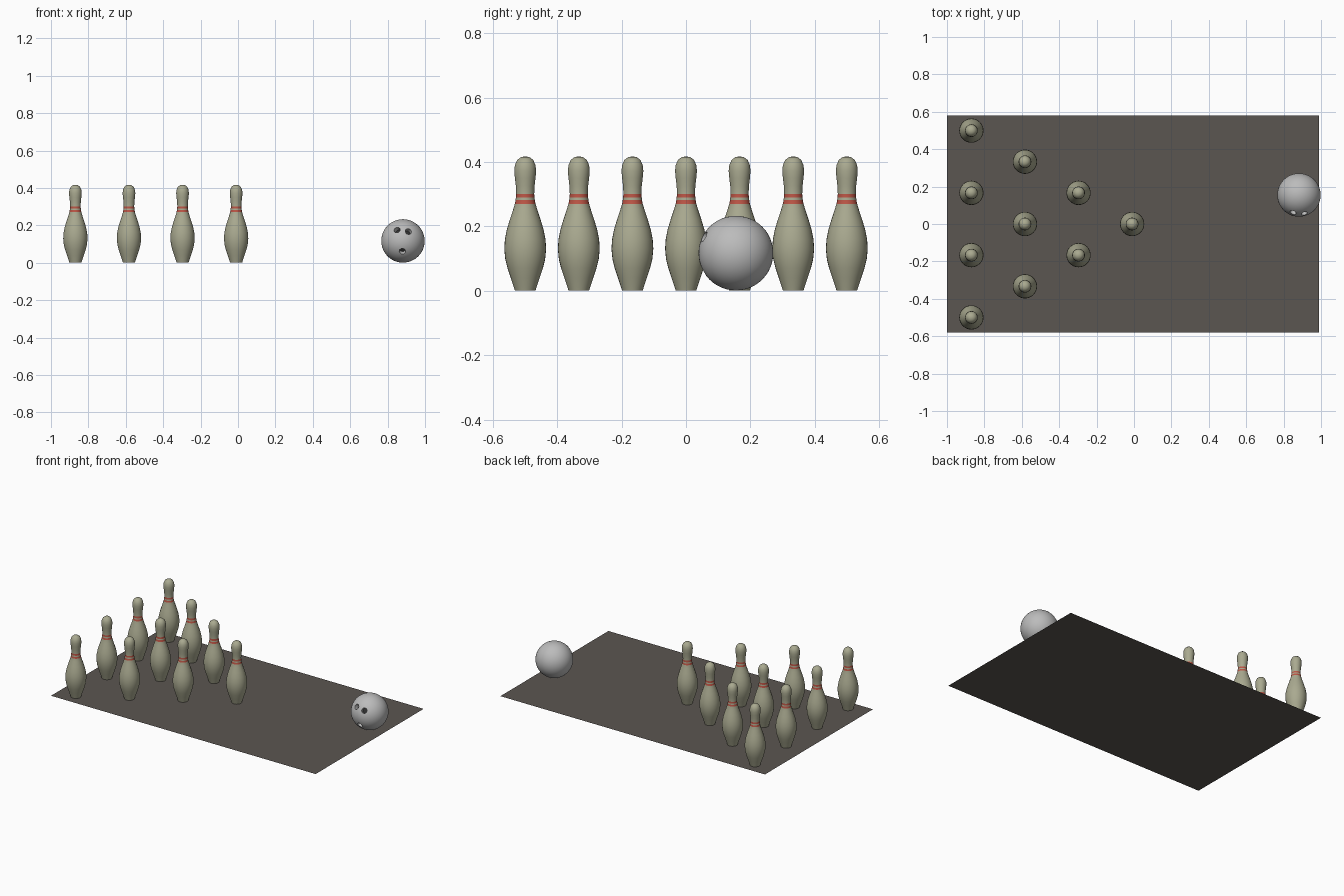
import bpy, bmesh, math
from mathutils import Matrix, Vector

if "Cube" in bpy.data.objects:
    bpy.data.objects.remove(bpy.data.objects["Cube"])


def material(name, rgb):
    mat = bpy.data.materials.new(name)
    mat.use_nodes = True
    mat.diffuse_color = (*rgb, 1)
    mat.node_tree.nodes["Principled BSDF"].inputs["Base Color"].default_value = (*rgb, 1)
    return mat


ivory = material("pin_ivory", (0.40, 0.40, 0.28))
red = material("stripe_red", (0.50, 0.09, 0.06))
grey = material("ball_grey", (0.50, 0.50, 0.50))
dark = material("hole_dark", (0.03, 0.03, 0.03))
floor = material("lane_grey", (0.105, 0.092, 0.083))


def mesh_from(bm, name, mats):
    mesh = bpy.data.meshes.new(name)
    bm.to_mesh(mesh)
    bm.free()
    for mat in mats:
        mesh.materials.append(mat)
    return mesh


def add_object(name, mesh, location=(0, 0, 0)):
    obj = bpy.data.objects.new(name, mesh)
    obj.location = location
    bpy.context.collection.objects.link(obj)
    return obj


def smooth(obj):
    bpy.ops.object.select_all(action='DESELECT')
    obj.select_set(True)
    bpy.context.view_layer.objects.active = obj
    bpy.ops.object.shade_smooth_by_angle(angle=math.radians(40))


# Lane: a single flat sheet
bm = bmesh.new()
bmesh.ops.create_grid(bm, x_segments=1, y_segments=1, size=1,
                      matrix=Matrix.Diagonal((0.995, 0.58, 1, 1)))
add_object("lane", mesh_from(bm, "lane", [floor]), (-0.005, 0, 0))

# Pin: turned profile of (radius, height), with two red neck bands
PROFILE = [(0, 0), (.032, 0), (.035, .01), (.045, .04), (.055, .07), (.062, .098),
           (.065, .13), (.063, .16), (.057, .19), (.048, .22), (.038, .25),
           (.032, .27), (.030, .281), (.029, .289), (.028, .30), (.029, .325),
           (.032, .35), (.034, .372), (.032, .39), (.025, .406), (.013, .415), (0, .417)]
BANDS = [(.27, .281), (.289, .30)]
bm = bmesh.new()
verts = [bm.verts.new((r, 0, z)) for r, z in PROFILE]
edges = [bm.edges.new(pair) for pair in zip(verts, verts[1:])]
bmesh.ops.spin(bm, geom=verts + edges, axis=(0, 0, 1), cent=(0, 0, 0),
               angle=math.tau, steps=32)
bmesh.ops.remove_doubles(bm, verts=bm.verts[:], dist=1e-5)
bmesh.ops.recalc_face_normals(bm, faces=bm.faces[:])
for face in bm.faces:
    height = face.calc_center_median().z
    face.material_index = int(any(low < height < high for low, high in BANDS))
pin_mesh = mesh_from(bm, "pin", [ivory, red])

# Triangle of ten pins, all sharing one mesh
for row in range(4):
    for i in range(row + 1):
        y = (i - row / 2) * 0.333
        pin = add_object(f"pin_row{row + 1}_{i + 1}", pin_mesh,
                         (-0.01 - row * 0.2865, y, 0.0004))
smooth(pin)

# Ball with three finger holes
R = 0.116
CENTRE = Vector((0.882, 0.155, R + 0.001))
bm = bmesh.new()
bmesh.ops.create_uvsphere(bm, u_segments=48, v_segments=24, radius=R)
ball = add_object("ball", mesh_from(bm, "ball", [grey, dark]), CENTRE)

bm = bmesh.new()
for x, z in [(-.032, .059), (.029, .051), (-.003, -.056)]:
    normal = Vector((x, -math.sqrt(R * R - x * x - z * z), z)).normalized()
    turn = normal.to_track_quat('Z', 'Y').to_matrix().to_4x4()
    bmesh.ops.create_cone(bm, cap_ends=True, segments=20, radius1=.017, radius2=.017,
                          depth=.05, matrix=Matrix.Translation(normal * (R - .005)) @ turn)
for face in bm.faces:
    face.material_index = int(len(face.verts) > 4)
cutter = add_object("hole_cutter", mesh_from(bm, "hole_cutter", [grey, dark]), CENTRE)
cutter.hide_render = True

cut = ball.modifiers.new("finger_holes", 'BOOLEAN')
cut.object = cutter
cut.operation = 'DIFFERENCE'
cut.solver = 'EXACT'
bpy.context.view_layer.objects.active = ball
bpy.ops.object.modifier_apply(modifier=cut.name)
bpy.data.objects.remove(cutter)
smooth(ball)
